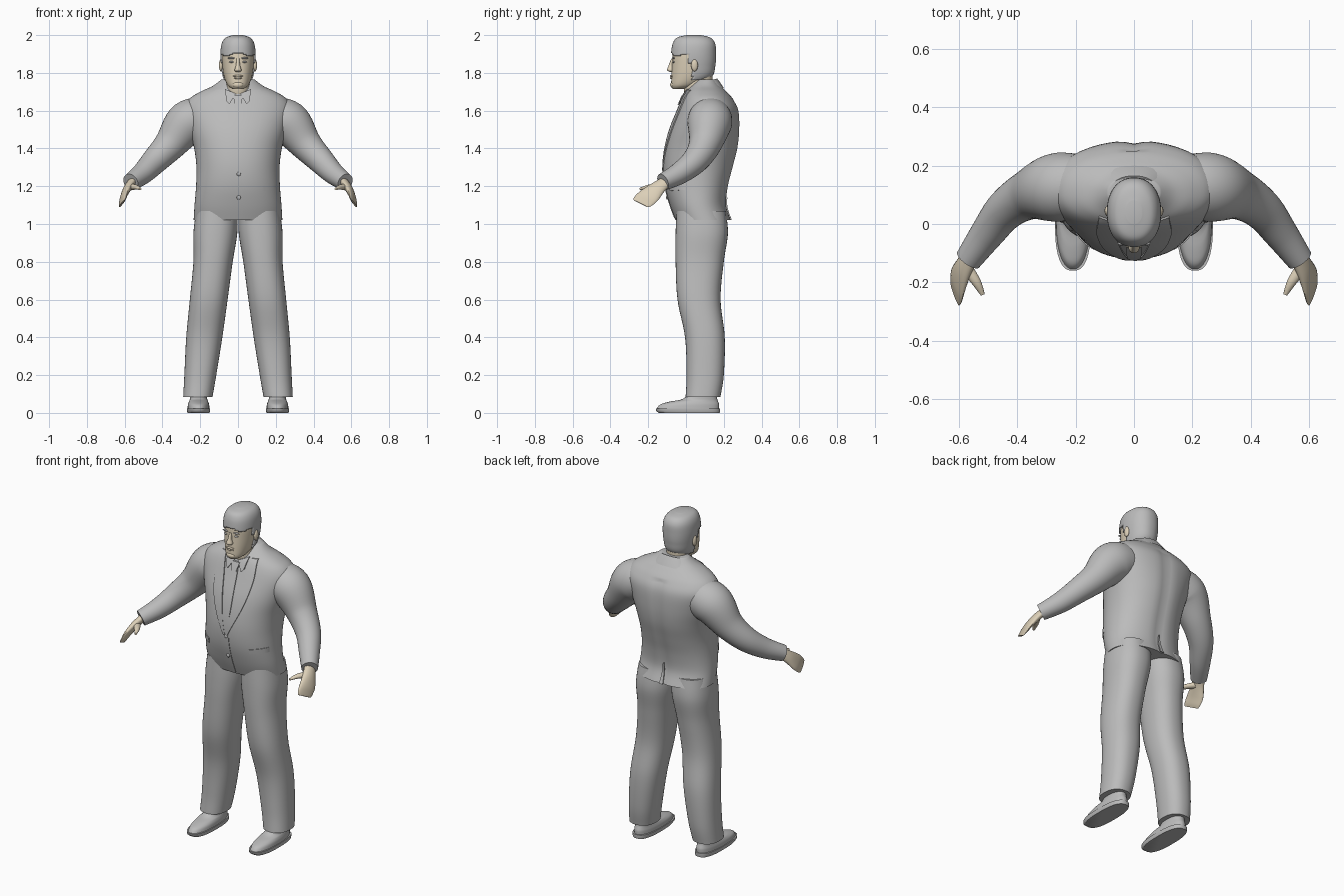
import bpy, bmesh, math
from mathutils import Vector

cube = bpy.data.objects.get("Cube")
if cube:
    bpy.data.objects.remove(cube)


def material(name, rgb):
    m = bpy.data.materials.new(name)
    m.use_nodes = True
    m.diffuse_color = (*rgb, 1)
    m.node_tree.nodes["Principled BSDF"].inputs["Base Color"].default_value = (*rgb, 1)
    return m


GREY = material("cloth grey", (0.5, 0.5, 0.5))
SKIN = material("skin beige", (0.72, 0.63, 0.48))


def finish(name, bm, mat, angle=50):
    bmesh.ops.recalc_face_normals(bm, faces=bm.faces)
    mesh = bpy.data.meshes.new(name)
    bm.to_mesh(mesh)
    bm.free()
    mesh.materials.append(mat)
    ob = bpy.data.objects.new(name, mesh)
    bpy.context.collection.objects.link(ob)
    bpy.ops.object.select_all(action="DESELECT")
    ob.select_set(True)
    bpy.context.view_layer.objects.active = ob
    bpy.ops.object.shade_smooth_by_angle(angle=math.radians(angle))
    return ob


def spline(rows, steps=5):
    """Smooth interpolation between rows of numbers."""
    out = []
    for i in range(len(rows) - 1):
        a, b, c, d = rows[max(i - 1, 0)], rows[i], rows[i + 1], rows[min(i + 2, len(rows) - 1)]
        for s in range(steps):
            t = s / steps
            out.append(tuple(q + t / 2 * (r - p + t * (2 * p - 5 * q + 4 * r - w + t * (3 * (q - r) + w - p)))
                             for p, q, r, w in zip(a, b, c, d)))
    return out + [tuple(rows[-1])]


def loft(name, rings, mat, closed=True, caps=True, keep=None, angle=50):
    bm = bmesh.new()
    loops = [[bm.verts.new(p) for p in ring] for ring in rings]
    n = len(loops[0])
    for a, b in zip(loops, loops[1:]):
        for i in range(n if closed else n - 1):
            j = (i + 1) % n
            bm.faces.new((a[i], a[j], b[j], b[i]))
    if caps:
        bm.faces.new(loops[0])
        bm.faces.new(loops[-1])
    if keep:
        drop = [f for f in bm.faces if not keep(f.calc_center_median())]
        bmesh.ops.delete(bm, geom=drop, context="FACES")
    return finish(name, bm, mat, angle)


def power(v, e):
    return math.copysign(abs(v) ** e, v)


def level_ring(z, half, front, back, cx=0, e=2.2, n=40, tilt=0):
    """Rounded horizontal section given by its half width, front and back."""
    mid, depth = (front + back) / 2, (back - front) / 2
    ring = []
    for i in range(n):
        a = 2 * math.pi * i / n
        y = mid + depth * power(math.sin(a), 2 / e)
        ring.append((cx + half * power(math.cos(a), 2 / e), y, z + tilt * (y - mid)))
    return ring


def ball(name, centre, size, mat):
    bm = bmesh.new()
    bmesh.ops.create_uvsphere(bm, u_segments=16, v_segments=10, radius=1)
    for v in bm.verts:
        v.co = Vector(centre) + Vector(size) * v.co
    return finish(name, bm, mat)


# Jacket body: height, half width, front, back
JACKET = spline([(1.02, .235, -.055, .24), (1.1, .23, -.085, .215), (1.2, .222, -.112, .225),
                 (1.3, .22, -.12, .25), (1.4, .232, -.11, .275), (1.5, .26, -.085, .285),
                 (1.6, .285, -.045, .28), (1.66, .26, -.02, .25), (1.7, .2, 0, .215),
                 (1.73, .135, .025, .185), (1.765, .088, .06, .16)])


def spine(p):
    x, y, z = p
    groove = .01 * math.exp(-(x / .03) ** 2) if y > .15 and z < 1.65 else 0
    return (x, y - groove, z)


loft("jacket_body", [[spine(p) for p in level_ring(*r, n=64)] for r in JACKET], GREY)


def jacket_y(x, z, side=-1):
    """Depth of the jacket surface at a point seen from front or back."""
    lo = max([r for r in JACKET if r[0] <= z], default=JACKET[0])
    hi = min([r for r in JACKET if r[0] >= z], default=JACKET[-1])
    t = (z - lo[0]) / max(hi[0] - lo[0], 1e-6)
    _, half, front, back = (p + t * (q - p) for p, q in zip(lo, hi))
    k = max(1 - min(abs(x) / half, 1) ** 2.2, 0) ** (1 / 2.2)
    return (front + back) / 2 + side * (back - front) / 2 * k


def plate(name, edge_a, edge_b, sign=1, thick=.006, side=-1, steps=6):
    """Thin cloth piece between two edges of (x, z) points, laid on the jacket."""
    rings = []
    for a, b in zip(spline(edge_a, steps), spline(edge_b, steps)):
        pts = [(a[0] + (b[0] - a[0]) * i / 6, a[1] + (b[1] - a[1]) * i / 6) for i in range(7)]
        top = [(sign * x, jacket_y(x, z, side) + side * thick, z) for x, z in pts]
        low = [(sign * x, jacket_y(x, z, side) - side * thick, z) for x, z in pts]
        rings.append(top + low[::-1])
    return loft(name, rings, GREY, angle=35)


# Tie, buttons and back vent
plate("tie", [(-.012, 1.28), (-.026, 1.45), (-.022, 1.62), (-.016, 1.64)],
      [(.012, 1.28), (.026, 1.45), (.022, 1.62), (.016, 1.64)], thick=.005)
plate("tie_knot", [(-.016, 1.63), (-.026, 1.68)], [(.016, 1.63), (.026, 1.68)], thick=.012)
for z in (1.265, 1.14):
    ball("jacket_button", (.004, jacket_y(0, z) - .002, z), (.011, .006, .011), GREY)
plate("jacket_front_edge", [(.012, 1.03), (.012, 1.27)], [(.028, 1.03), (.02, 1.27)], thick=.003)
plate("back_vent", [(-.012, 1.02), (-.003, 1.14)], [(.012, 1.02), (.003, 1.14)], side=1, thick=.003)

# Collars around the neck
loft("shirt_collar", [level_ring(1.69, .082, -.01, .15, tilt=.3), level_ring(1.735, .072, -.005, .145, tilt=.3)],
     GREY, caps=False)
loft("jacket_collar", [level_ring(z, h, f, b, tilt=.3) for z, h, f, b in
                       [(1.69, .14, .0, .2), (1.73, .105, .02, .178), (1.75, .088, .03, .165), (1.745, .08, .03, .155)]],
     GREY, caps=False, keep=lambda c: c.y > .06)

# Neck and head
loft("neck", [level_ring(*r) for r in spline([(1.66, .066, .0, .14), (1.72, .063, -.012, .14), (1.8, .064, 0, .14)])], SKIN)
HEAD = spline([(1.715, .03, -.07, .0), (1.735, .055, -.078, .06), (1.78, .074, -.077, .13),
               (1.84, .083, -.074, .147), (1.9, .086, -.071, .15), (1.95, .079, -.062, .145),
               (1.98, .058, -.04, .12), (1.993, .02, .01, .07)], 8)
loft("head", [level_ring(*r, n=48) for r in HEAD], SKIN)


def is_hair(c):
    if c.z > 1.9 + .008 * math.cos(c.x * 50):
        return True
    return c.y > (.035 if c.z < 1.85 else .012) and c.z > 1.765


hair = loft("hair", [level_ring(z + .007 * (z - 1.7) / .3, h + .007, f - .008, b + .009, n=64)
                     for z, h, f, b in HEAD], GREY, keep=is_hair)
shell = hair.modifiers.new("thickness", "SOLIDIFY")
shell.thickness, shell.offset = .01, -1

# Facial features
loft("nose", [level_ring(*r, n=16) for r in spline([(1.805, .012, -.085, -.06), (1.815, .019, -.1, -.06),
                                                     (1.84, .011, -.092, -.06), (1.875, .008, -.078, -.06)])], SKIN)
for z, w in ((1.783, .027), (1.773, .023)):
    ball("lip", (0, -.076, z), (w, .008, .006), SKIN)
ball("chin", (0, -.066, 1.737), (.03, .018, .018), SKIN)

# Sleeve path: x, y, z, radius
ARM = spline([(.16, .13, 1.565, .105), (.265, .125, 1.535, .118), (.36, .1, 1.42, .086),
              (.44, .048, 1.335, .07), (.505, -.035, 1.268, .058), (.568, -.122, 1.222, .046)], 7)


def tube(path, sign):
    rings = []
    for i, row in enumerate(path):
        a, b = path[max(i - 1, 0)], path[min(i + 1, len(path) - 1)]
        d = (Vector(b[:3]) - Vector(a[:3])).normalized()
        u = d.cross(Vector((0, 1, .3))).normalized()
        v = d.cross(u)
        c, r = Vector(row[:3]), row[3]
        ring = [c + r * (math.cos(t) * u + math.sin(t) * v) for t in (2 * math.pi * k / 32 for k in range(32))]
        rings.append([(sign * p.x, p.y, p.z) for p in ring])
    return rings


def blade(rows, wide, thin, sign):
    """Flattened sections: centre, half width, half thickness."""
    wide, thin = Vector(wide).normalized(), Vector(thin).normalized()
    rings = []
    for x, y, z, w, t in rows:
        ring = [Vector((x, y, z)) + w * math.cos(a) * wide + t * math.sin(a) * thin
                for a in (2 * math.pi * k / 20 for k in range(20))]
        rings.append([(sign * p.x, p.y, p.z) for p in ring])
    return rings


LEG = spline([(1.07, .002, .222, -.05, .21), (.95, .004, .236, -.055, .222), (.8, .028, .236, -.055, .2),
              (.6, .055, .255, -.045, .183), (.4, .083, .274, -.005, .205), (.2, .115, .284, .003, .2),
              (.085, .135, .29, -.002, .182)], 6)

for sign, word in ((1, "left"), (-1, "right")):
    # Arms and hands
    loft(word + "_sleeve", tube(ARM, sign), GREY)
    hand = spline([(.555, -.1, 1.23, .033, .024), (.583, -.15, 1.192, .043, .022),
                   (.603, -.195, 1.15, .056, .016), (.61, -.225, 1.122, .055, .01), (.614, -.24, 1.108, .046, .005)])
    loft(word + "_hand", blade(hand, (.04, .11, -.055), (.9, -.2, .3), sign), SKIN)
    thumb = spline([(.575, -.15, 1.195, .022, .018), (.54, -.2, 1.195, .016, .013), (.518, -.243, 1.186, .007, .006)])
    loft(word + "_thumb", blade(thumb, (.7, -.3, 0), (0, 0, 1), sign), SKIN)

    # Trouser legs and shoes
    loft(word + "_trouser_leg", [level_ring(z + .0, (o - i) / 2, f, b, sign * (o + i) / 2, 2.3)
                                 for z, i, o, f, b in LEG], GREY)
    shoe_x = sign * .209
    loft(word + "_shoe_sole", [level_ring(z, h, f, b, shoe_x, 2.6) for z, h, f, b in
                               [(0, .058, -.145, .178), (.01, .062, -.158, .18), (.024, .062, -.16, .18)]], GREY)
    upper = spline([(.024, .058, -.155, .175), (.045, .056, -.135, .175), (.06, .051, -.085, .17),
                    (.075, .046, -.015, .165), (.12, .046, .03, .16)], 4)
    loft(word + "_shoe_upper", [level_ring(*r, cx=shoe_x) for r in upper], GREY)

    # Lapels, shirt collar tips and pockets
    plate(word + "_lapel", [(.002, 1.27), (.035, 1.45), (.062, 1.6), (.085, 1.71)],
          [(.012, 1.27), (.095, 1.45), (.128, 1.6), (.12, 1.71)], sign)
    plate(word + "_collar_tip", [(.012, 1.69), (.045, 1.635)], [(.07, 1.715), (.06, 1.65)], sign, .009)
    plate(word + "_pocket_flap", [(.135, 1.175), (.135, 1.205)], [(.212, 1.18), (.212, 1.21)], sign)

    # Ears, eyes and brows
    ball(word + "_ear", (sign * .09, .045, 1.84), (.011, .018, .032), SKIN)
    ball(word + "_eye", (sign * .034, -.066, 1.858), (.014, .006, .005), GREY)
    ball(word + "_brow", (sign * .035, -.067, 1.878), (.021, .007, .005), GREY)
